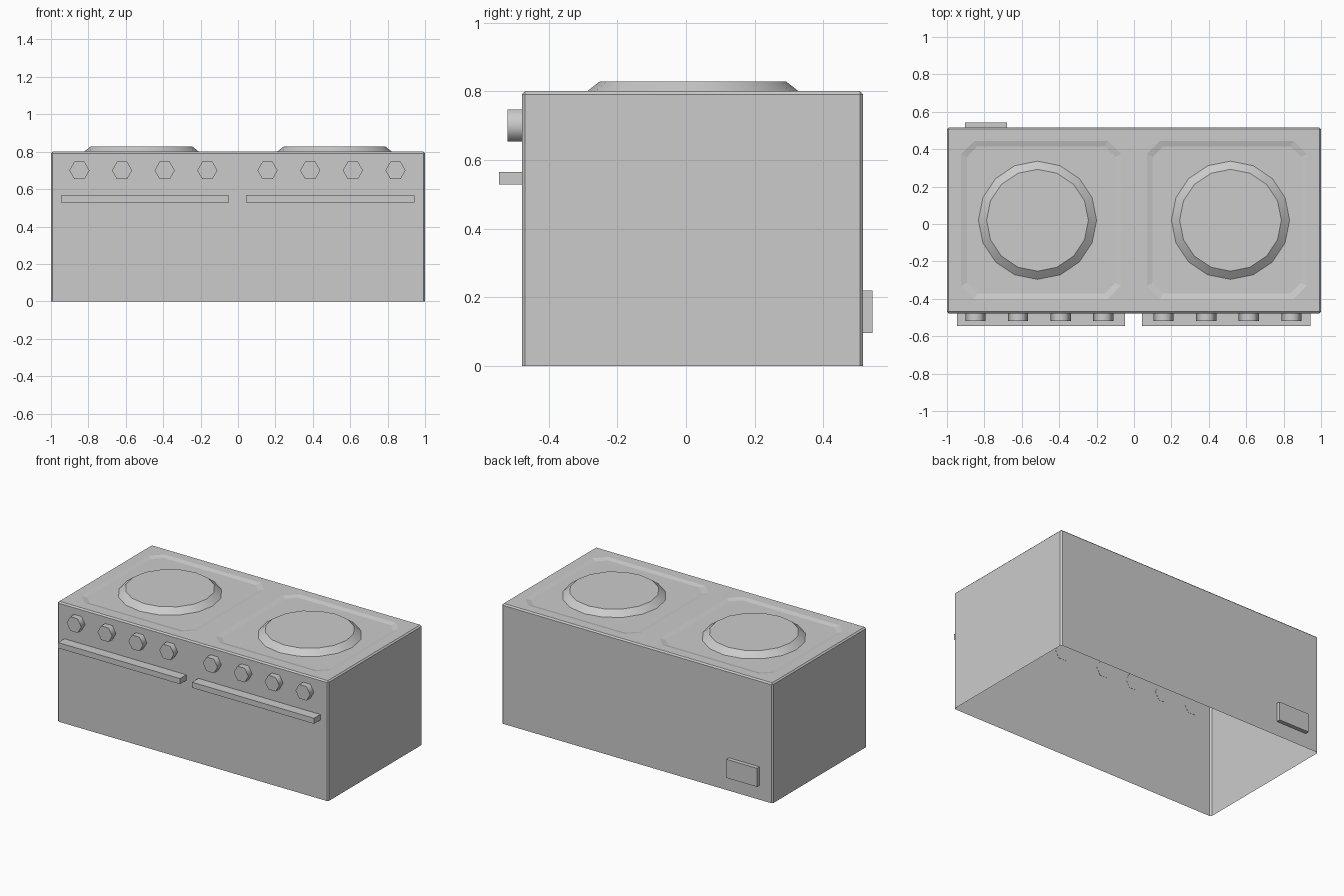
import bpy, bmesh, math
from mathutils import Matrix

if "Cube" in bpy.data.objects:
    bpy.data.objects.remove(bpy.data.objects["Cube"])

Y0, Y1, H, BEV = -0.478, 0.516, 0.80, 0.009
YC, HY = (Y0 + Y1) / 2, (Y1 - Y0) / 2


def make_object(name, bm):
    mesh = bpy.data.meshes.new(name)
    bm.to_mesh(mesh)
    bm.free()
    ob = bpy.data.objects.new(name, mesh)
    bpy.context.collection.objects.link(ob)
    return ob


def smooth(ob, degrees):
    bpy.ops.object.select_all(action='DESELECT')
    ob.select_set(True)
    bpy.context.view_layer.objects.active = ob
    bpy.ops.object.shade_smooth_by_angle(angle=math.radians(degrees))


def ring(bm, cx, cy, hx, hy, c, z):
    """Rectangle with corners cut by c."""
    pts = [(hx, -hy + c), (hx, hy - c), (hx - c, hy), (-hx + c, hy),
           (-hx, hy - c), (-hx, -hy + c), (-hx + c, -hy), (hx - c, -hy)]
    return [bm.verts.new((cx + x, cy + y, z)) for x, y in pts]


def bridge(bm, a, b):
    for i in range(len(a)):
        j = (i + 1) % len(a)
        bm.faces.new((a[i], a[j], b[j], b[i]))


def loop_edges(bm, r):
    return [bm.edges.get((r[i], r[(i + 1) % len(r)])) for i in range(len(r))]


def box(name, x0, x1, y0, y1, z0, z1):
    bm = bmesh.new()
    bmesh.ops.create_cube(bm, size=1, matrix=Matrix.Translation(
        ((x0 + x1) / 2, (y0 + y1) / 2, (z0 + z1) / 2))
        @ Matrix.Diagonal((x1 - x0, y1 - y0, z1 - z0, 1)))
    return make_object(name, bm)


def cone(name, sides, r1, r2, depth, matrix, angle):
    bm = bmesh.new()
    bmesh.ops.create_cone(bm, cap_ends=True, segments=sides, radius1=r1,
                          radius2=r2, depth=depth, matrix=matrix)
    ob = make_object(name, bm)
    smooth(ob, angle)
    return ob


# Body: thin shell open underneath, with two shallow pans pressed into the top
bm = bmesh.new()
base = ring(bm, 0, YC, 1, HY, BEV, 0)
shoulder = ring(bm, 0, YC, 1, HY, BEV, H - BEV)
rim = ring(bm, 0, YC, 1 - BEV, HY - BEV, 0.0002, H)
bridge(bm, base, shoulder)
bridge(bm, shoulder, rim)
top_edges = loop_edges(bm, rim)
for s in (-1, 1):
    outer = ring(bm, s * 0.497, 0.022, 0.427, 0.423, 0.07, H)
    inner = ring(bm, s * 0.497, 0.022, 0.397, 0.393, 0.057, H - 0.008)
    bridge(bm, outer, inner)
    bm.faces.new(inner)
    top_edges += loop_edges(bm, outer)
bmesh.ops.triangle_fill(bm, use_beauty=True, edges=top_edges, normal=(0, 0, 1))
bmesh.ops.remove_doubles(bm, verts=bm.verts[:], dist=0.001)
bmesh.ops.recalc_face_normals(bm, faces=bm.faces[:])
make_object("stove_body", bm)

for s, side in ((-1, "left"), (1, "right")):
    # Hot plate
    cone(f"{side}_hot_plate", 16, 0.316, 0.272, 0.035,
         Matrix.Translation((s * 0.516, 0.02, 0.8105)), 30)
    # Door handle
    xc = s * 0.495 - 0.002
    box(f"{side}_handle", xc - 0.45, xc + 0.45, -0.545, Y0, 0.528, 0.565)
    # Hexagonal knobs
    for i in range(4):
        x = s * 0.503 - 0.003 + (i - 1.5) * 0.228
        cone(f"{side}_knob_{i + 1}", 6, 0.054, 0.054, 0.042,
             Matrix.Translation((x, -0.498, 0.70))
             @ Matrix.Rotation(math.pi / 2, 4, 'X')
             @ Matrix.Rotation(math.pi / 2, 4, 'Z'), 65)

# Connection plate on the back
box("back_plate", -0.904, -0.679, Y1, 0.543, 0.096, 0.22)
